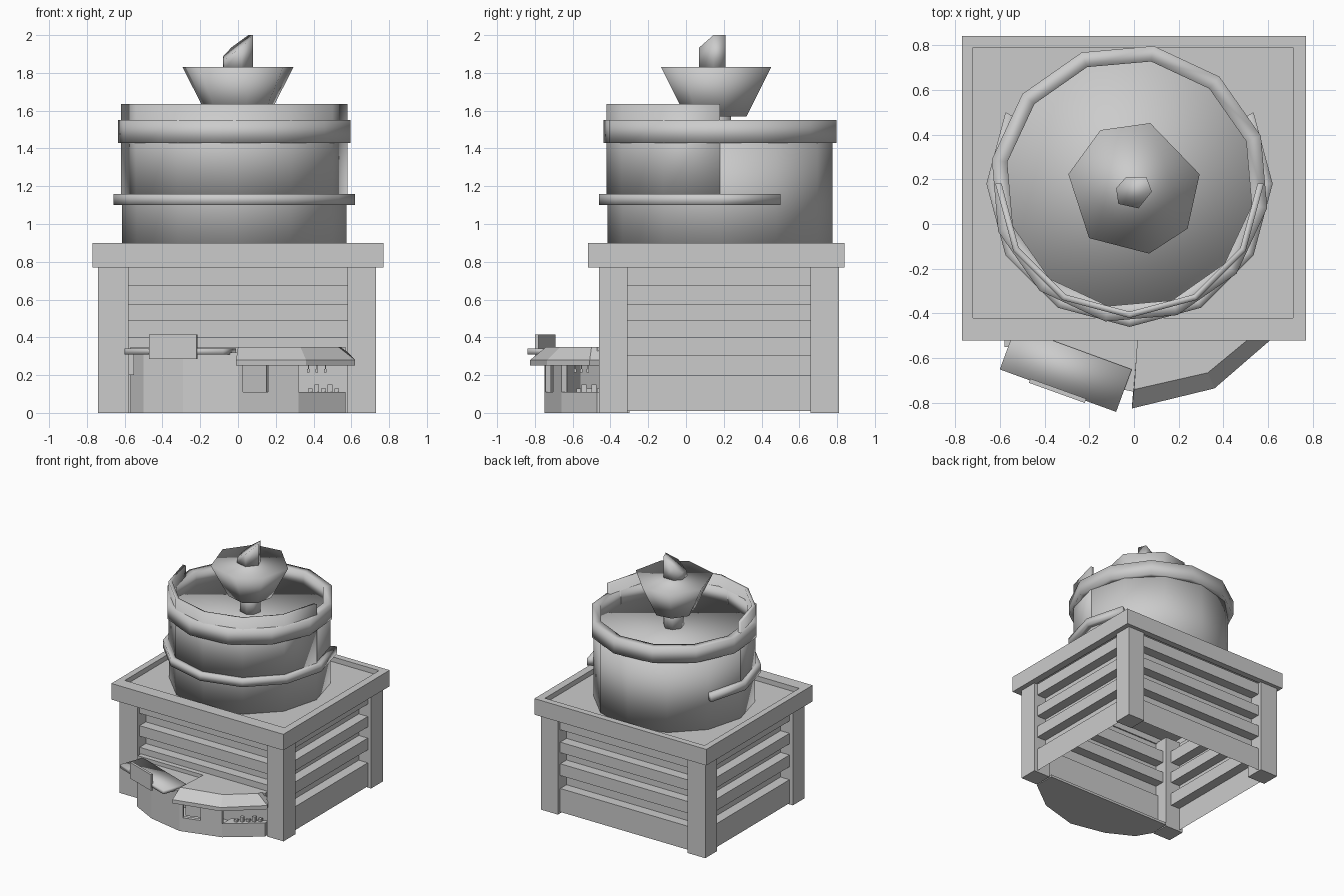
import bpy, bmesh, math
from mathutils import Vector

if "Cube" in bpy.data.objects:
    bpy.data.objects.remove(bpy.data.objects["Cube"], do_unlink=True)

grey = bpy.data.materials.new("plain grey")
grey.use_nodes = True
colour = (0.6, 0.6, 0.6, 1)
grey.diffuse_color = colour
grey.node_tree.nodes["Principled BSDF"].inputs["Base Color"].default_value = colour


def finish(name, bm, smooth=None):
    bmesh.ops.remove_doubles(bm, verts=bm.verts, dist=0.0001)
    bmesh.ops.recalc_face_normals(bm, faces=bm.faces)
    mesh = bpy.data.meshes.new(name)
    bm.to_mesh(mesh)
    bm.free()
    mesh.materials.append(grey)
    ob = bpy.data.objects.new(name, mesh)
    bpy.context.collection.objects.link(ob)
    if smooth:
        bpy.ops.object.select_all(action='DESELECT')
        ob.select_set(True)
        bpy.context.view_layer.objects.active = ob
        bpy.ops.object.shade_smooth_by_angle(angle=math.radians(smooth))
    return ob


def loft(name, rings, smooth=None, caps=True):
    """Skin a list of equally sized point rings."""
    bm = bmesh.new()
    rows = [[bm.verts.new(p) for p in ring] for ring in rings]
    n = len(rows[0])
    for a, b in zip(rows, rows[1:]):
        for i in range(n):
            j = (i + 1) % n
            bm.faces.new((a[i], a[j], b[j], b[i]))
    if caps:
        bm.faces.new(rows[0])
        bm.faces.new(rows[-1])
    return finish(name, bm, smooth)


def prism(name, outline, z0, z1, smooth=None):
    return loft(name, [[(x, y, z) for x, y in outline] for z in (z0, z1)], smooth)


def box(name, x0, x1, y0, y1, z0, z1):
    return prism(name, [(x0, y0), (x1, y0), (x1, y1), (x0, y1)], z0, z1)


def circle(r, z, angles, centre):
    turns = [math.radians(a) for a in angles]
    return [(centre[0] + r * math.cos(a), centre[1] + r * math.sin(a), z) for a in turns]


def hoop(name, r0, r1, z0, z1, angles):
    """Soft-shaded rectangular band swept around the tub; a full turn is closed."""
    corners = [(r0, z0), (r1, z0), (r1, z1), (r0, z1)]
    rings = [[circle(r, z, [a], TUB)[0] for r, z in corners] for a in angles]
    return loft(name, rings, 180, caps=angles[-1] - angles[0] < 360)


def wall(name, a, b, z0, z1, thick=0.03):
    a, b = Vector(a), Vector(b)
    d = (b - a).normalized()
    inward = Vector((-d.y, d.x)) * thick
    return prism(name, [a, b, b + inward, a + inward], z0, z1)


def slatted_side(name, place, a0, a1, first):
    """Stepped sheet of raised slats and deep set-back boards."""
    levels = [0.01, 0.2, 0.305, 0.4, 0.49, 0.575, 0.675, 0.77]
    steps = []
    for i in range(first, len(levels) - 1):
        depth = 0.03 if i % 2 == 0 else 0.11
        steps += [(depth, levels[i]), (depth, levels[i + 1])]
    bm = bmesh.new()
    rows = [[bm.verts.new(place(a, d, z)) for a in (a0, a1)] for d, z in steps]
    for p, q in zip(rows, rows[1:]):
        bm.faces.new((p[0], p[1], q[1], q[0]))
    return finish(name, bm)


# Crate: corner posts
for sx, x0, x1 in (("right", -0.74, -0.58), ("left", 0.58, 0.73)):
    for sy, y0, y1 in (("front", -0.46, -0.31), ("back", 0.66, 0.81)):
        box(f"{sy}_{sx}_post", x0, x1, y0, y1, 0, 0.78)

# Crate: slatted sides
slatted_side("front_slats", lambda a, d, z: (a, -0.46 + d, z), -0.58, 0.58, 2)
slatted_side("back_slats", lambda a, d, z: (a, 0.81 - d, z), -0.58, 0.58, 0)
slatted_side("right_slats", lambda a, d, z: (-0.74 + d, a, z), -0.31, 0.66, 0)
slatted_side("left_slats", lambda a, d, z: (0.73 - d, a, z), -0.31, 0.66, 0)

# Crate: top frame and sunken lid
box("front_frame_rail", -0.77, 0.77, -0.52, -0.42, 0.77, 0.9)
box("back_frame_rail", -0.77, 0.77, 0.79, 0.84, 0.77, 0.9)
box("right_frame_rail", -0.77, -0.72, -0.42, 0.79, 0.77, 0.9)
box("left_frame_rail", 0.71, 0.77, -0.42, 0.79, 0.77, 0.9)
box("crate_lid", -0.72, 0.71, -0.42, 0.79, 0.82, 0.86)

# Tub with flat lid, hoops and raised front half
TUB = (-0.02, 0.18)
loft("tub", [circle(0.595, z, range(0, 360, 30), TUB) for z in (0.86, 1.44)], 180)
hoop("upper_hoop", 0.555, 0.625, 1.43, 1.55, range(20, 381, 30))
hoop("lower_hoop", 0.59, 0.64, 1.1, 1.16, range(150, 391, 30))
hoop("front_shell", 0.572, 0.6, 1.13, 1.635, range(180, 361, 30))

# Funnel with flat top on a short stem, with slant-cut spout
HUB = (0, 0.16)
uneven = [12, 76, 120, 168, 228, 283, 323]
loft("funnel_stem", [circle(0.08, z, uneven, HUB) for z in (1.42, 1.6)], 180)
loft("funnel", [circle(r, z, uneven, HUB) for r, z in ((0.165, 1.57), (0.3, 1.83))], 180)
spout = [(-0.08, 0.16), (-0.07, 0.09), (0.02, 0.07), (0.08, 0.145), (0.055, 0.21), (-0.035, 0.21)]
loft("spout", [[(x, y, 1.82) for x, y in spout],
               [(x, y, min(2, 1.94 + 0.75 * x + 0.3 * (y - 0.14))) for x, y in spout]], 180)

# Stall: floor, walls and counter
corners = [(-0.57, -0.46), (-0.5, -0.58), (-0.29, -0.69), (0, -0.75), (0.32, -0.66), (0.57, -0.47)]
prism("stall_floor", corners + [(0.57, -0.3), (-0.57, -0.3)], 0, 0.02)
prism("stall_ceiling", corners + [(0.57, -0.43), (-0.57, -0.43)], 0.3, 0.32)
for a, b in zip(corners[:3], corners[1:4]):
    wall("stall_wall", a, b, 0, 0.31)
a, b = Vector(corners[3]), Vector(corners[4])
mid = a.lerp(b, 0.5)
wall("window_sill", a, b, 0, 0.11)
wall("window_head", a, b, 0.25, 0.31)
wall("window_edge", a, a.lerp(b, 0.08), 0.11, 0.25)
wall("window_side", mid, b, 0.11, 0.25)
wall("window_shutter", a + Vector((0.02, 0.05)), mid + Vector((0, 0.05)), 0.11, 0.25)
prism("counter", corners[4:] + [(0.57, -0.42), (0.32, -0.55)], 0.02, 0.11)
box("stall_back", -0.58, 0.58, -0.43, -0.41, 0, 0.31)

# Goods on the counter and hooks above it
for i in range(5):
    x, y = 0.37 + 0.035 * i, -0.58 + 0.027 * i
    tall = 0.02 + 0.02 * (i % 2)
    box("counter_item", x, x + 0.025, y, y + 0.025, 0.11, 0.11 + tall)
for i in range(3):
    x, y = 0.37 + 0.045 * i, -0.59 + 0.034 * i
    box("hook_rod", x, x + 0.005, y, y + 0.005, 0.23, 0.3)
    box("hook_tip", x - 0.004, x + 0.009, y - 0.004, y + 0.009, 0.215, 0.232)

# Left awning: sloped lip around a flat top
lip = [(0.02, -0.44), (-0.01, -0.825), (0.36, -0.735), (0.62, -0.51), (0.58, -0.44)]
flat = [(0.02, -0.44), (0, -0.74), (0.33, -0.665), (0.53, -0.5), (0.55, -0.44)]
loft("left_awning", [[(x, y, z) for x, y in ring]
                     for ring, z in ((lip, 0.25), (lip, 0.28), (flat, 0.35))])
box("stall_roof", -0.57, 0.57, -0.47, -0.43, 0.315, 0.35)

# Flat right awning with sign plate
prism("right_awning", [(-0.6, -0.65), (-0.08, -0.84), (-0.01, -0.65), (-0.53, -0.46)], 0.31, 0.34, 180)
wall("sign_plate", (-0.47, -0.71), (-0.22, -0.8), 0.285, 0.415, 0.02)
box("right_awning_bracket", -0.58, -0.55, -0.55, -0.46, 0.2, 0.31)
